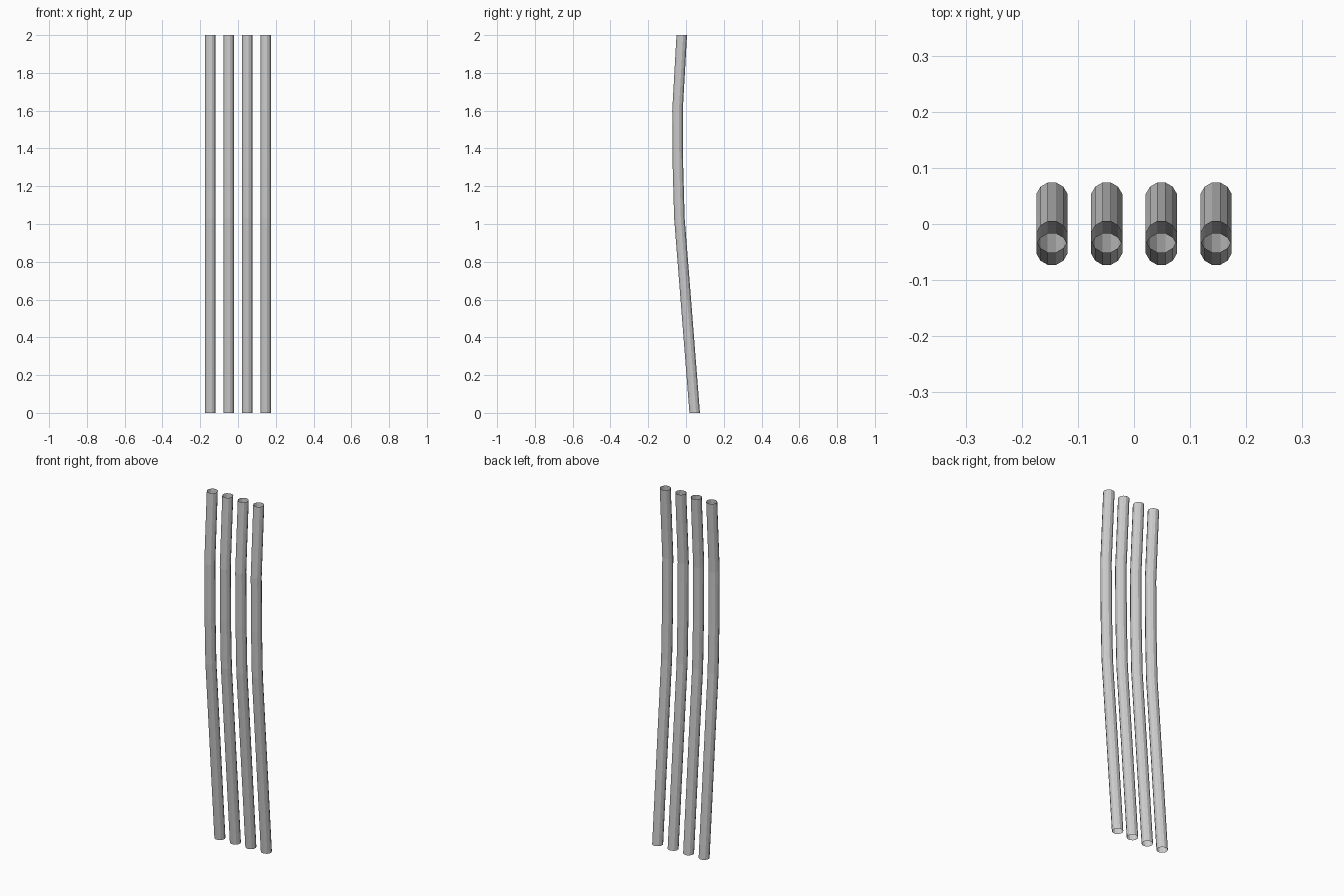
import bpy, bmesh, math

if "Cube" in bpy.data.objects:
    bpy.data.objects.remove(bpy.data.objects["Cube"])

RADIUS = 0.028
SIDES = 12
# Centre line of a bar: (y, z)
PATH = [(0.046, 0), (-0.001, 0.6), (-0.035, 1.03), (-0.0425, 1.3),
        (-0.045, 1.6), (-0.0225, 2)]


def bent_bar(name, x):
    """Open-ended tube swept along PATH."""
    bm = bmesh.new()
    rings = []
    for y, z in PATH:
        ring = []
        for i in range(SIDES):
            a = math.tau * (i + 0.5) / SIDES
            ring.append(bm.verts.new((x + RADIUS * 1.03 * math.cos(a),
                                      y + RADIUS * 1.03 * math.sin(a), z)))
        rings.append(ring)
    for low, high in zip(rings, rings[1:]):
        for i in range(SIDES):
            j = (i + 1) % SIDES
            bm.faces.new((low[i], low[j], high[j], high[i]))
    mesh = bpy.data.meshes.new(name)
    bm.to_mesh(mesh)
    bm.free()
    obj = bpy.data.objects.new(name, mesh)
    bpy.context.collection.objects.link(obj)
    return obj


# Row of four evenly spaced bars
for n in range(4):
    bent_bar(f"bent_bar_{n + 1}", (n - 1.5) * 0.0975)
